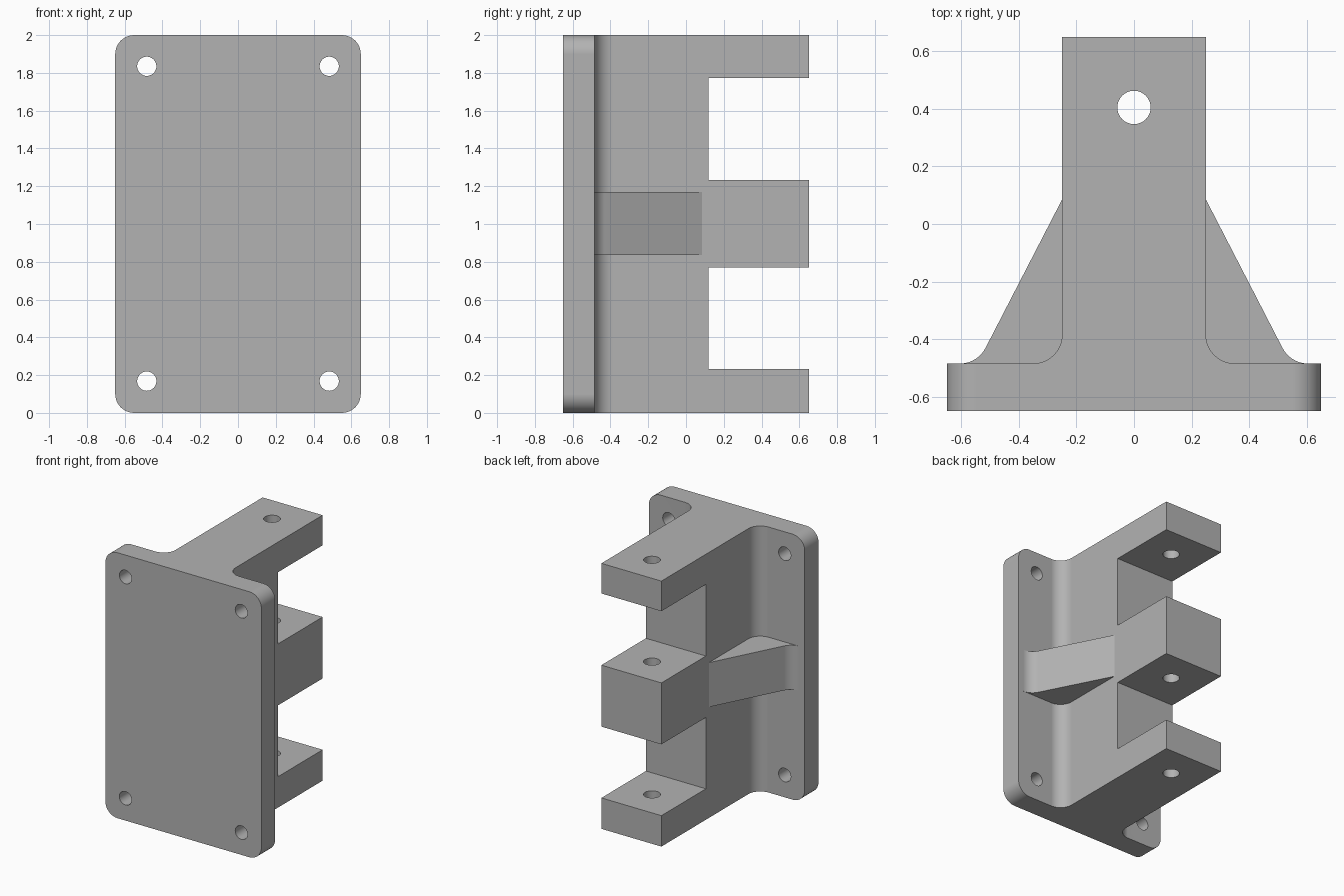
import bpy, bmesh
from math import sin, cos, radians
from mathutils import Matrix

if "Cube" in bpy.data.objects:
    bpy.data.objects.remove(bpy.data.objects["Cube"], do_unlink=True)

grey = bpy.data.materials.new("plain grey")
grey.use_nodes = True
grey.diffuse_color = (0.45, 0.45, 0.45, 1)
grey.node_tree.nodes["Principled BSDF"].inputs["Base Color"].default_value = (0.45, 0.45, 0.45, 1)

BACK = -0.485      # rear face of the plate
FILLET = 0.1


def arc(cx, cy, r, start, end, steps=10):
    angles = [radians(start + (end - start) * i / steps) for i in range(steps + 1)]
    return [(cx + r * cos(a), cy + r * sin(a)) for a in angles]


def prism(name, outline, low, high, along_y=False):
    """Extrude an outline along z, or an x-z outline along y."""
    bm = bmesh.new()
    place = (lambda u, v: (u, low, v)) if along_y else (lambda u, v: (u, v, low))
    face = bm.faces.new([bm.verts.new(place(u, v)) for u, v in outline])
    made = bmesh.ops.extrude_face_region(bm, geom=[face])["geom"]
    step = (0, high - low, 0) if along_y else (0, 0, high - low)
    bmesh.ops.translate(bm, vec=step, verts=[g for g in made if isinstance(g, bmesh.types.BMVert)])
    bmesh.ops.recalc_face_normals(bm, faces=bm.faces)
    mesh = bpy.data.meshes.new(name)
    bm.to_mesh(mesh)
    bm.free()
    mesh.materials.append(grey)
    ob = bpy.data.objects.new(name, mesh)
    bpy.context.collection.objects.link(ob)
    return ob


def mirrored(half):
    return half + [(-x, y) for x, y in reversed(half)]


def circle(cx, cy, r):
    return arc(cx, cy, r, 0, 360, 32)[:-1]


def combine(target, other, operation):
    """Apply a boolean and remove the helper."""
    mod = target.modifiers.new(operation.title(), "BOOLEAN")
    mod.operation, mod.solver, mod.object = operation, "EXACT", other
    bpy.context.view_layer.objects.active = target
    bpy.ops.object.modifier_apply(modifier=mod.name)
    bpy.data.objects.remove(other, do_unlink=True)


# Rounded mounting plate
corner = arc(0.55, 0.1, 0.1, -90, 0) + arc(0.55, 1.9, 0.1, 0, 90)
bracket = prism("mounting_bracket", mirrored(corner), -0.65, BACK, along_y=True)

# Central web, flared into the plate by fillets
half = [(0.35, -0.6)] + arc(0.35, BACK + FILLET, FILLET, 270, 180) + [(0.25, 0.65)]
web = prism("web", mirrored(half), 0, 2)

# Two slots leave three lugs
for low, high in ((0.233, 0.77), (1.233, 1.773)):
    slot = prism("slot", [(-0.5, 0.12), (0.5, 0.12), (0.5, 0.9), (-0.5, 0.9)], low, high)
    combine(web, slot, "DIFFERENCE")

# Tapered side gussets
half = [(0.605, -0.6)] + arc(0.605, BACK + FILLET, FILLET, 270, 208.4) + [(0.25, 0.085), (0.2, 0.085)]
gusset = prism("gusset", mirrored(half), 0.835, 1.17)
combine(web, gusset, "UNION")
combine(bracket, web, "UNION")

# Pin hole through the lugs and four screw holes through the plate
combine(bracket, prism("pin_hole", circle(0, 0.405, 0.058), -0.2, 2.2), "DIFFERENCE")
for x in (-0.483, 0.483):
    for z in (0.168, 1.835):
        combine(bracket, prism("screw_hole", circle(x, z, 0.051), -0.8, -0.4, along_y=True), "DIFFERENCE")

# Smooth fillets and holes, crisp flat faces
bpy.ops.object.select_all(action="DESELECT")
bracket.select_set(True)
bpy.context.view_layer.objects.active = bracket
bpy.ops.object.shade_smooth_by_angle(angle=radians(25))
weighted = bracket.modifiers.new("Weighted Normals", "WEIGHTED_NORMAL")
weighted.keep_sharp = True
